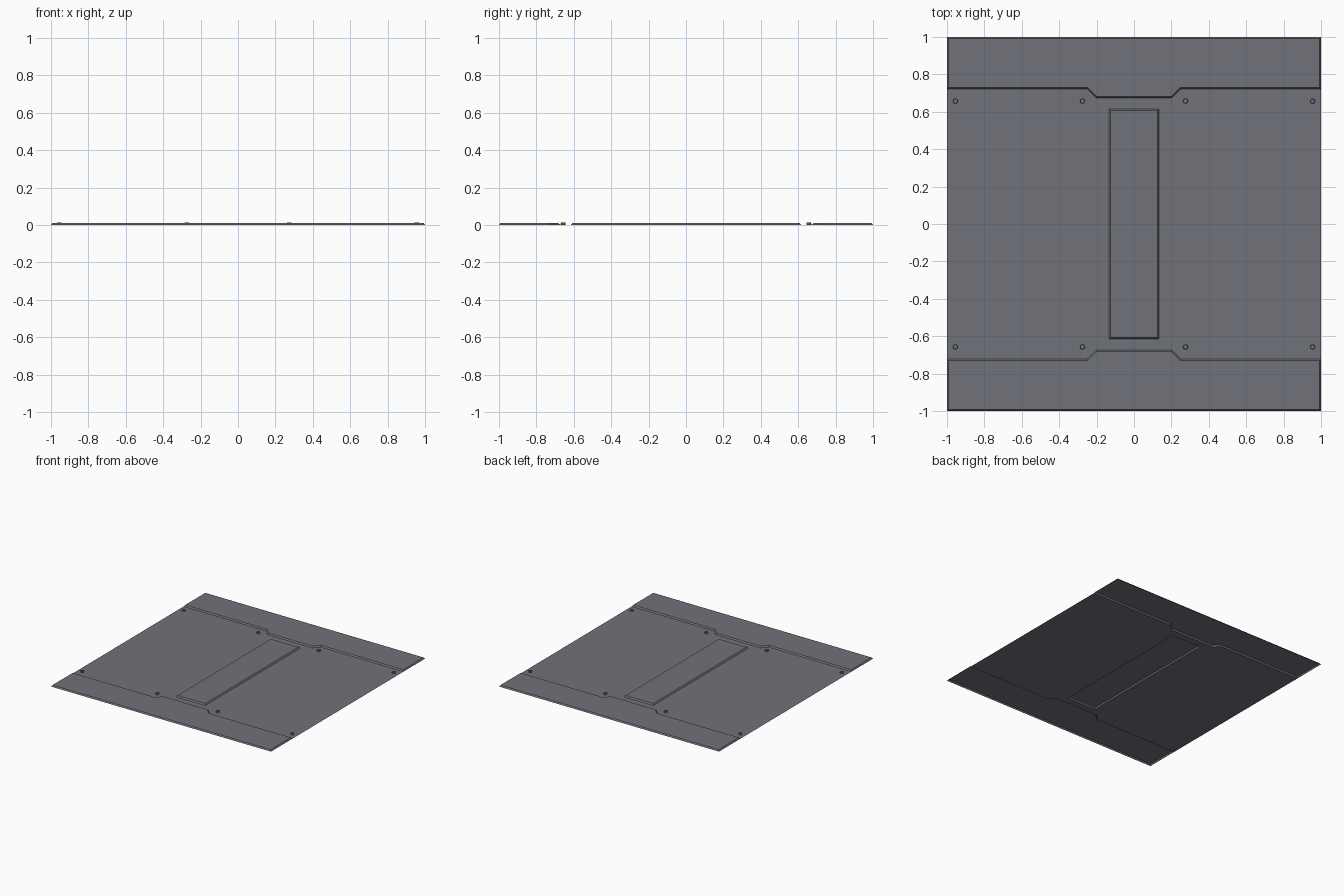
import bpy, bmesh

if "Cube" in bpy.data.objects:
    bpy.data.objects.remove(bpy.data.objects["Cube"])

H = 0.011      # height of the raised panels
BEVEL = 0.008  # width of their sloped borders

metal = bpy.data.materials.new("blue grey metal")
metal.diffuse_color = (0.16, 0.17, 0.195, 1)
metal.use_nodes = True
metal.node_tree.nodes["Principled BSDF"].inputs["Base Color"].default_value = metal.diffuse_color


def finish(name, bm):
    me = bpy.data.meshes.new(name)
    bm.normal_update()
    bm.to_mesh(me)
    bm.free()
    me.materials.append(metal)
    ob = bpy.data.objects.new(name, me)
    bpy.context.collection.objects.link(ob)
    return ob


def sheet(name, outlines, raised):
    """Flat upward faces; raised ones get a sloped border and lift."""
    bm = bmesh.new()
    for pts in outlines:
        f = bm.faces.new([bm.verts.new((x, y, 0)) for x, y in pts])
        f.normal_update()
        if f.normal.z < 0:
            f.normal_flip()
    if raised:
        tops = bm.faces[:]
        bmesh.ops.inset_individual(bm, faces=tops, thickness=BEVEL, use_even_offset=True)
        for v in {v for f in tops for v in f.verts}:
            v.co.z = H
    return finish(name, bm)


# notched edge shared by the floor and the end strips
notch = [(-1, 0.722), (-0.25, 0.722), (-0.202, 0.674),
         (0.202, 0.674), (0.25, 0.722), (1, 0.722)]
CX, CY = 0.133, 0.615

# floor sheet: left and right halves around the central opening
half = [(0, 0.674)] + notch[3:] + [(x, -y) for x, y in reversed(notch[3:])] + \
       [(0, -0.674), (0, -CY), (CX, -CY), (CX, CY), (0, CY)]
sheet("floor_sheet", [half, [(-x, y) for x, y in half]], False)

# raised end strips and central panel
strip = notch + [(1, 1), (-1, 1)]
sheet("back_strip", [strip], True)
sheet("front_strip", [[(x, -y) for x, y in strip]], True)
sheet("centre_panel", [[(-CX, -CY), (CX, -CY), (CX, CY), (-CX, CY)]], True)

# rivets
for i, x in enumerate((-0.955, -0.275, 0.275, 0.955)):
    for side, y in (("front", -0.657), ("back", 0.657)):
        bm = bmesh.new()
        bmesh.ops.create_cone(bm, cap_ends=True, segments=8, radius1=0.014,
                              radius2=0.012, depth=0.013)
        bmesh.ops.translate(bm, verts=bm.verts, vec=(x, y, 0.0065))
        low = [f for f in bm.faces if f.normal.z < -0.9]
        bmesh.ops.delete(bm, geom=low, context='FACES_ONLY')
        finish(f"{side}_rivet_{i + 1}", bm)
